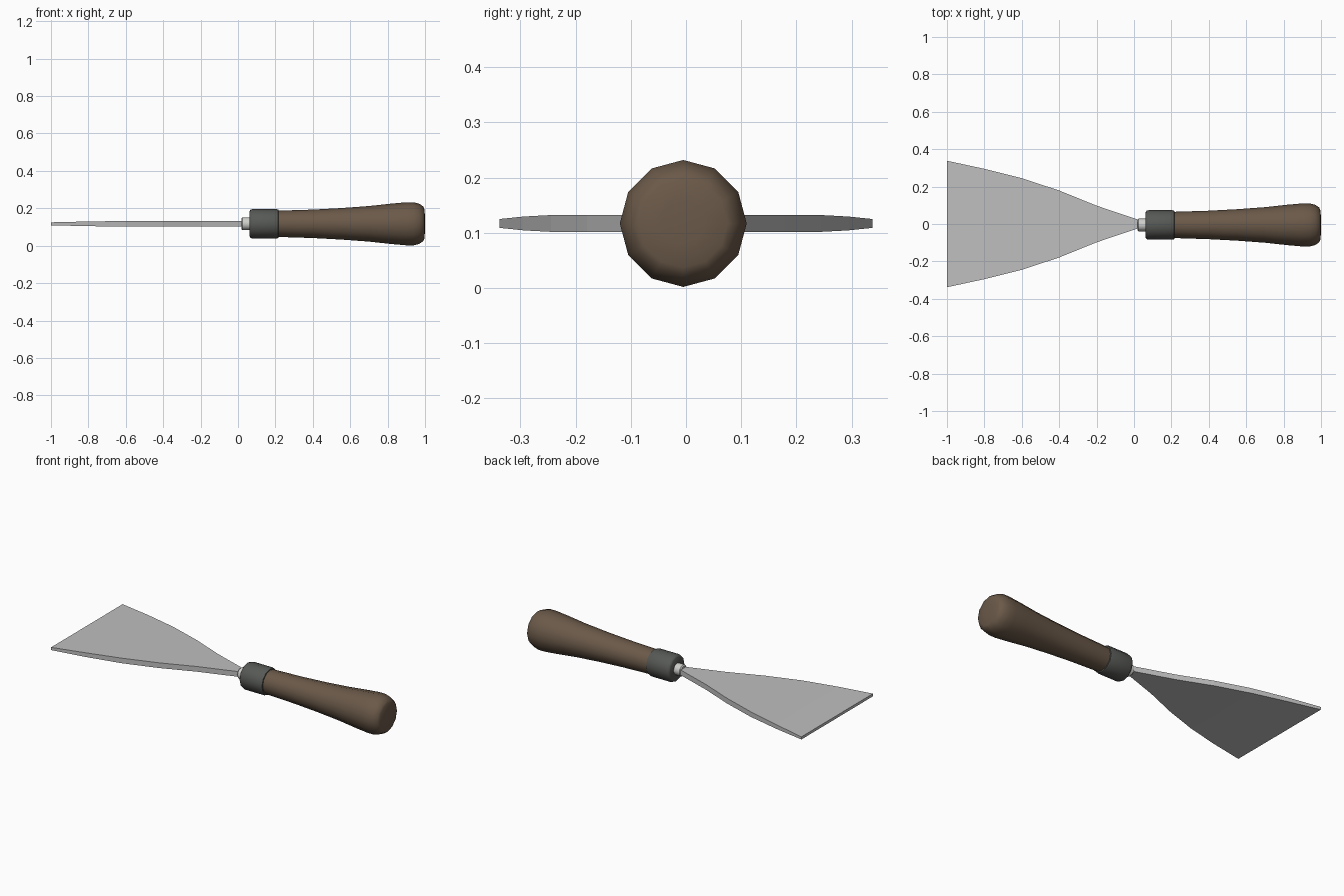
import bpy, bmesh, math

if "Cube" in bpy.data.objects:
    bpy.data.objects.remove(bpy.data.objects["Cube"])

CY, CZ = -0.005, 0.117  # handle axis


def material(name, rgb):
    m = bpy.data.materials.new(name)
    m.diffuse_color = (*rgb, 1)
    m.use_nodes = True
    m.node_tree.nodes["Principled BSDF"].inputs["Base Color"].default_value = m.diffuse_color
    return m


steel = material("blade steel", (0.52, 0.52, 0.52))
bright = material("bright neck metal", (0.62, 0.62, 0.60))
dark = material("dark ferrule metal", (0.095, 0.10, 0.092))
wood = material("brown wood", (0.145, 0.10, 0.066))


def loft(name, rings, mat, smooth=None):
    """Bridge a list of equal-sized rings and cap both ends."""
    bm = bmesh.new()
    loops = [[bm.verts.new(p) for p in r] for r in rings]
    for a, b in zip(loops, loops[1:]):
        for i in range(len(a)):
            j = (i + 1) % len(a)
            bm.faces.new((a[i], a[j], b[j], b[i]))
    bm.faces.new(loops[0])
    bm.faces.new(loops[-1])
    bmesh.ops.recalc_face_normals(bm, faces=bm.faces)
    me = bpy.data.meshes.new(name)
    bm.to_mesh(me)
    bm.free()
    me.materials.append(mat)
    ob = bpy.data.objects.new(name, me)
    bpy.context.collection.objects.link(ob)
    if smooth:
        bpy.ops.object.select_all(action='DESELECT')
        ob.select_set(True)
        bpy.context.view_layer.objects.active = ob
        bpy.ops.object.shade_smooth_by_angle(angle=math.radians(smooth))
    return ob


def turned(name, profile, mat, sides=12):
    """Lathe a list of (x, radius) around the handle axis."""
    rings = [[(x, CY + r * math.cos(math.tau * i / sides),
               CZ + r * math.sin(math.tau * i / sides)) for i in range(sides)]
             for x, r in profile]
    return loft(name, rings, mat, 40)


# Flared blade, thinning towards the scraping edge: (x, half width, half thickness)
sections = [(0.025, 0.022, 0.0155), (-0.2, 0.098, 0.0155), (-0.4, 0.179, 0.0155),
            (-0.6, 0.245, 0.0152), (-0.8, 0.295, 0.0125), (-1.0, 0.338, 0.008)]
loft("blade", [[(x, -w, CZ - t), (x, w, CZ - t), (x, w, CZ + t), (x, -w, CZ + t)]
               for x, w, t in sections], steel)

# Neck, ferrule and turned wooden handle
turned("neck", [(0.018, 0.028), (0.024, 0.034), (0.08, 0.034)], bright)
turned("ferrule", [(0.062, 0.068), (0.068, 0.076), (0.08, 0.079),
                   (0.205, 0.079), (0.215, 0.076), (0.217, 0.068)], dark)
turned("handle", [(0.21, 0.07), (0.40, 0.076), (0.55, 0.084), (0.70, 0.095),
                  (0.82, 0.108), (0.90, 0.115), (0.94, 0.115), (0.97, 0.107),
                  (0.99, 0.093), (0.996, 0.08), (1.0, 0.04)], wood)
